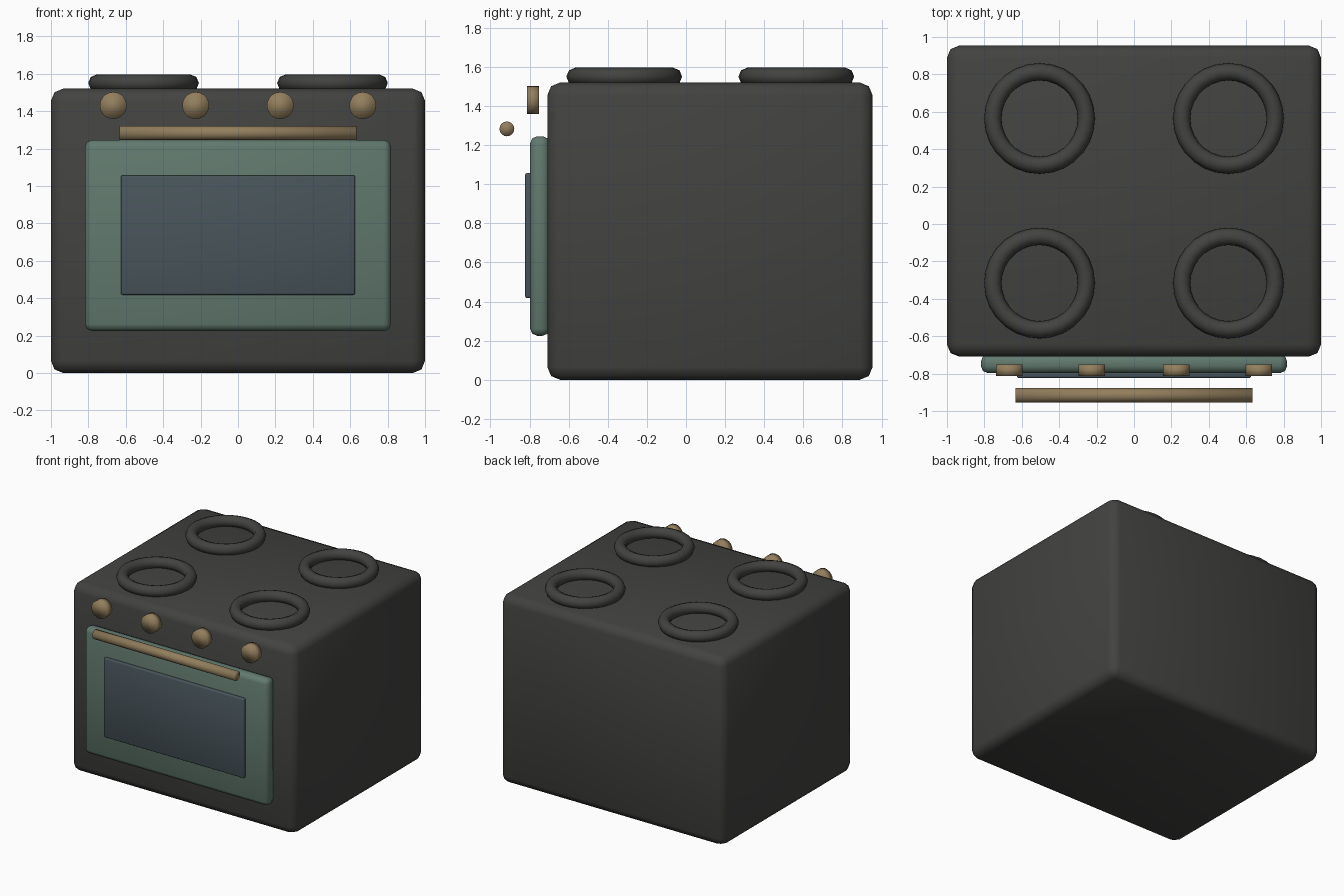
import bpy
from math import pi

if "Cube" in bpy.data.objects:
    bpy.data.objects.remove(bpy.data.objects["Cube"])


def material(name, rgb):
    m = bpy.data.materials.new(name)
    m.diffuse_color = (*rgb, 1)
    m.use_nodes = True
    m.node_tree.nodes["Principled BSDF"].inputs["Base Color"].default_value = m.diffuse_color
    return m


IRON = material("dark_iron", (0.055, 0.055, 0.052))
GREEN = material("green_enamel", (0.12, 0.19, 0.155))
GLASS = material("dark_glass", (0.065, 0.09, 0.105))
BRASS = material("brass", (0.29, 0.21, 0.11))


def finish(name, mat):
    ob = bpy.context.object
    ob.name = name
    ob.data.materials.append(mat)
    return ob


def rounded_box(name, x, y, z, bevel, mat):
    """Bevelled box from (min, max) ranges on each axis."""
    bpy.ops.mesh.primitive_cube_add(
        size=1, location=[(a + b) / 2 for a, b in (x, y, z)])
    ob = finish(name, mat)
    ob.scale = [b - a for a, b in (x, y, z)]
    bpy.ops.object.transform_apply(location=False, rotation=False, scale=True)
    mod = ob.modifiers.new("bevel", "BEVEL")
    mod.width = bevel
    mod.segments = 2
    bpy.ops.object.shade_smooth()


def rod(name, radius, length, location, rotation, sides, mat):
    bpy.ops.mesh.primitive_cylinder_add(
        vertices=sides, radius=radius, depth=length,
        location=location, rotation=rotation)
    finish(name, mat)
    bpy.ops.object.shade_smooth()


# Oven body, door and window
rounded_box("oven_body", (-1, 1), (-0.709, 0.954), (0, 1.52), 0.065, IRON)
rounded_box("oven_door", (-0.818, 0.818), (-0.797, -0.697), (0.225, 1.245), 0.036, GREEN)
rounded_box("door_window", (-0.626, 0.626), (-0.823, -0.787), (0.418, 1.057), 0.009, GLASS)

# Door handle
rod("door_handle", 0.038, 1.266, (0, -0.916, 1.283), (0, pi / 2, 0), 16, BRASS)

# Control knobs
for i, x in enumerate((-0.667, -0.226, 0.226, 0.667)):
    rod(f"control_knob_{i + 1}", 0.072, 0.062, (x, -0.783, 1.43),
        (pi / 2, 0, 0), 20, BRASS)

# Burner rings on the hob
for side, x in (("left", -0.505), ("right", 0.505)):
    for row, y in (("front", -0.316), ("back", 0.564)):
        bpy.ops.mesh.primitive_torus_add(
            major_radius=0.25, minor_radius=0.046, major_segments=28,
            minor_segments=8, location=(x, y, 1.55))
        finish(f"burner_ring_{row}_{side}", IRON)
        bpy.ops.object.shade_smooth()
